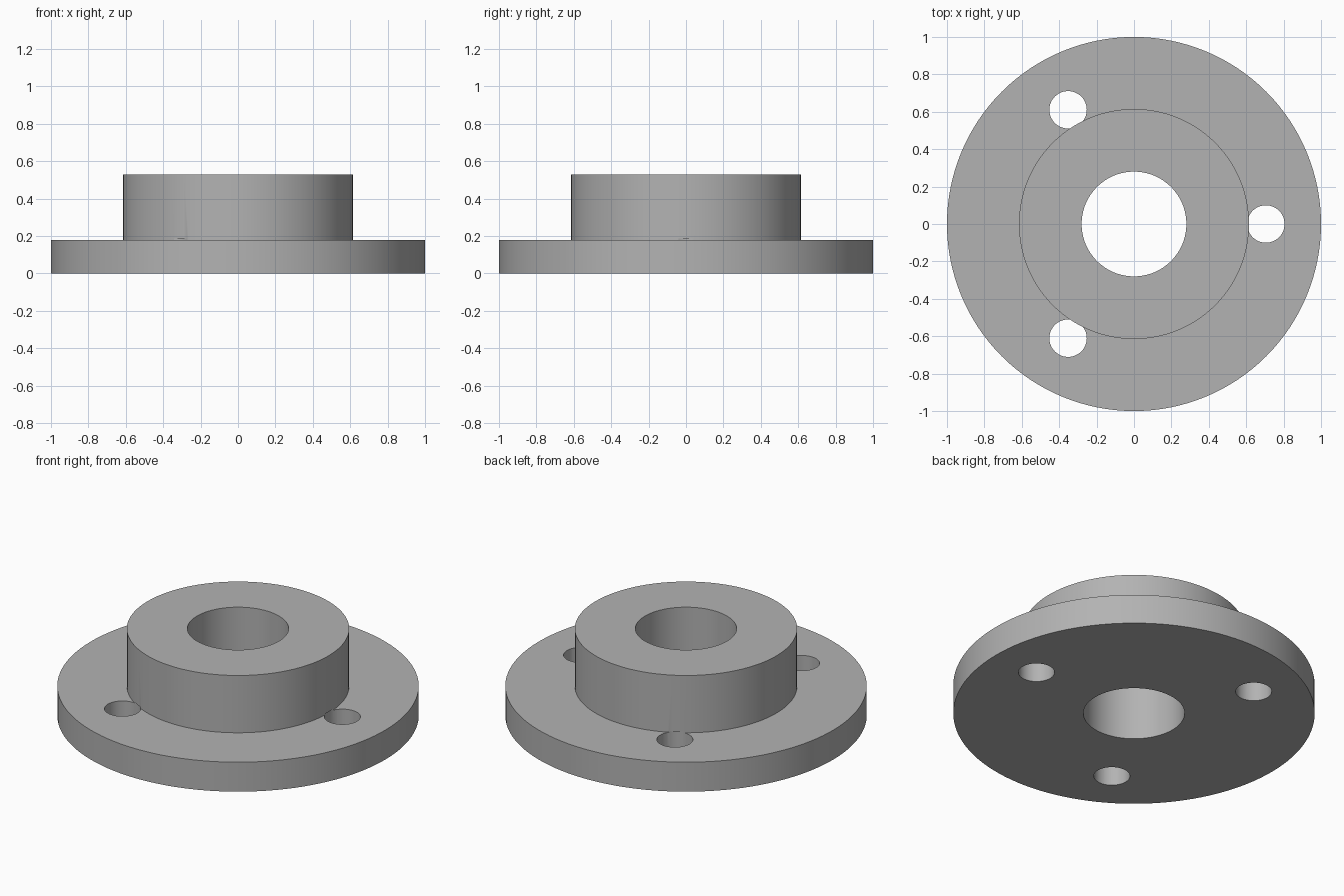
import bpy, bmesh, math
from mathutils import Vector

cube = bpy.data.objects.get("Cube")
if cube:
    bpy.data.objects.remove(cube, do_unlink=True)

FLANGE_R, HUB_R, BORE_R = 1.0, 0.615, 0.28
FLANGE_H, TOTAL_H = 0.18, 0.53
BOLT_R, BOLT_CIRCLE = 0.1, 0.705
SEGMENTS = 128

grey = bpy.data.materials.new("machined grey")
grey.use_nodes = True
colour = (0.45, 0.45, 0.45, 1)
grey.diffuse_color = colour
grey.node_tree.nodes["Principled BSDF"].inputs["Base Color"].default_value = colour


def add_object(name, bm):
    mesh = bpy.data.meshes.new(name)
    bm.to_mesh(mesh)
    bm.free()
    obj = bpy.data.objects.new(name, mesh)
    mesh.materials.append(grey)
    bpy.context.collection.objects.link(obj)
    return obj


def select_only(obj):
    bpy.ops.object.select_all(action='DESELECT')
    obj.select_set(True)
    bpy.context.view_layer.objects.active = obj


# Flange, hub and bore as one revolved section
profile = [(BORE_R, 0), (FLANGE_R, 0), (FLANGE_R, FLANGE_H),
           (HUB_R, FLANGE_H), (HUB_R, TOTAL_H), (BORE_R, TOTAL_H)]
bm = bmesh.new()
verts = [bm.verts.new((r, 0, z)) for r, z in profile]
edges = [bm.edges.new((v, verts[(i + 1) % len(verts)])) for i, v in enumerate(verts)]
bmesh.ops.spin(bm, geom=verts + edges, cent=(0, 0, 0), axis=(0, 0, 1),
               angle=math.tau, steps=SEGMENTS, use_merge=True)
bmesh.ops.remove_doubles(bm, verts=bm.verts, dist=1e-5)
bmesh.ops.recalc_face_normals(bm, faces=bm.faces)
flange = add_object("hub_flange", bm)

# Three bolt holes, which just nick the foot of the hub
cut_bottom, cut_top = -0.1, FLANGE_H + 0.007
for i in range(3):
    angle = i * math.tau / 3
    bm = bmesh.new()
    bmesh.ops.create_cone(bm, cap_ends=True, segments=48, radius1=BOLT_R,
                          radius2=BOLT_R, depth=cut_top - cut_bottom)
    bmesh.ops.translate(bm, verts=bm.verts, vec=Vector((
        BOLT_CIRCLE * math.cos(angle), BOLT_CIRCLE * math.sin(angle),
        (cut_top + cut_bottom) / 2)))
    cutter = add_object("bolt_hole_cutter", bm)
    cutter.hide_render = True
    mod = flange.modifiers.new("bolt_hole", 'BOOLEAN')
    mod.operation = 'DIFFERENCE'
    mod.solver = 'EXACT'
    mod.object = cutter
    select_only(flange)
    bpy.ops.object.modifier_apply(modifier=mod.name)
    bpy.data.objects.remove(cutter, do_unlink=True)

# Smooth round walls with crisp rims
select_only(flange)
bpy.ops.object.shade_smooth_by_angle(angle=math.radians(30))
